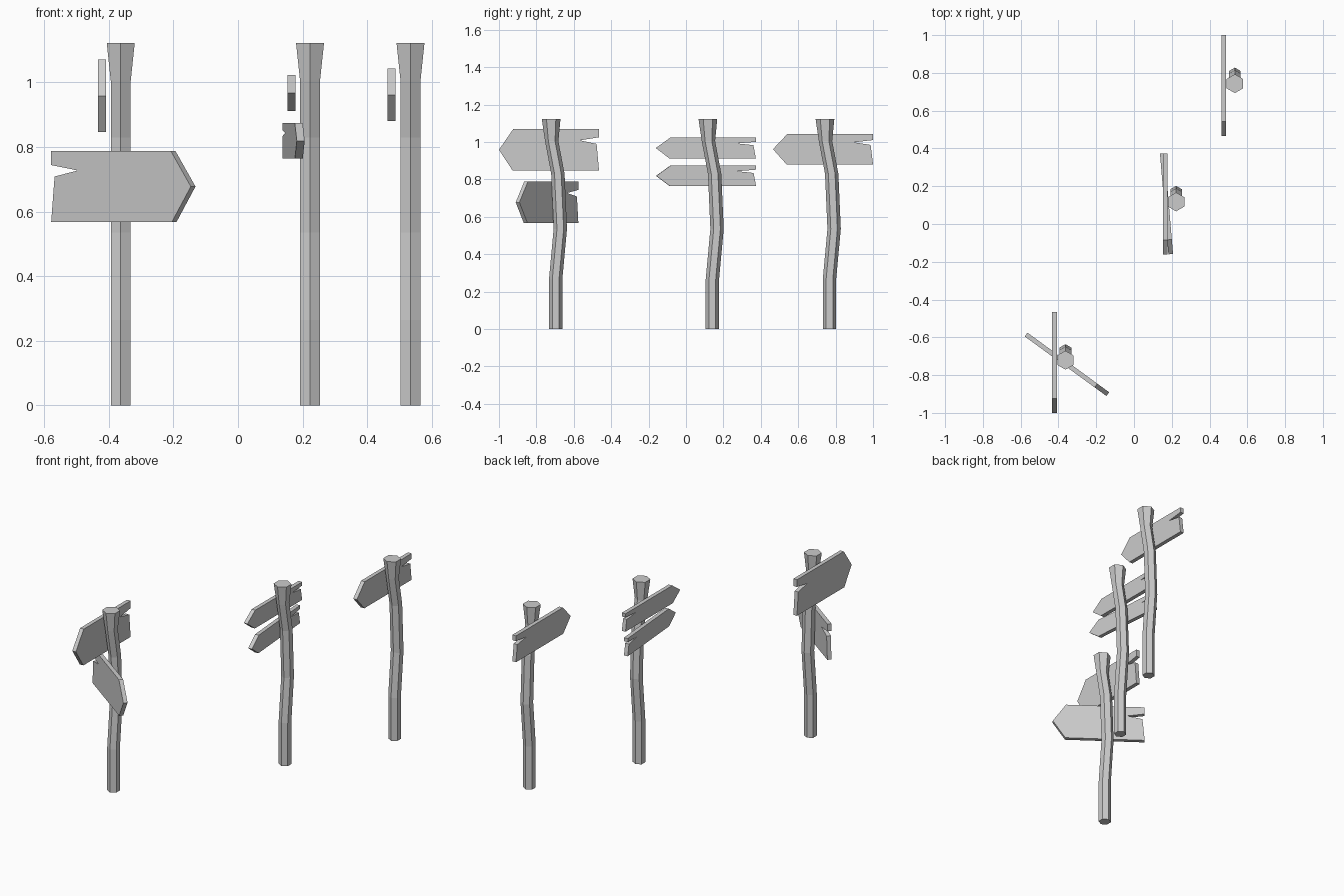
import bpy, bmesh, math

if "Cube" in bpy.data.objects:
    bpy.data.objects.remove(bpy.data.objects["Cube"])

def finish(bm, name):
    bmesh.ops.recalc_face_normals(bm, faces=bm.faces[:])
    me = bpy.data.meshes.new(name)
    bm.to_mesh(me)
    bm.free()
    ob = bpy.data.objects.new(name, me)
    bpy.context.collection.objects.link(ob)
    return ob

# Crooked hexagonal post: (height, y bend, radius) per ring
RINGS = [(0, 0, .0357), (.265, 0, .0357), (.535, .025, .0357),
         (.83, .012, .0357), (1.005, -.021, .0357), (1.122, -.024, .05)]

def make_post(name, x, y):
    bm = bmesh.new()
    loops = []
    for z, bend, r in RINGS:
        loops.append([bm.verts.new((r * math.sin(k * math.pi / 3),
                                    bend + r * math.cos(k * math.pi / 3), z))
                      for k in range(6)])
    for a, b in zip(loops, loops[1:]):
        for k in range(6):
            j = (k + 1) % 6
            bm.faces.new((a[k], a[j], b[j], b[k]))
    bm.faces.new(loops[0])
    bm.faces.new(loops[-1])
    finish(bm, name).location = (x, y, 0)

# Arrow board outline with a split tail: (distance from tip, height fraction)
OUTLINE = [(0, .5), (.077, 1), (.535, 1), (.535, .8), (.433, .725),
           (.522, .64), (.535, 0), (.073, 0)]
LENGTH, THICK = .535, .0245

def make_sign(name, x, y, z0, z1, turn=0):
    bm = bmesh.new()
    h = z1 - z0
    face = bm.faces.new([bm.verts.new((-THICK / 2, u - LENGTH / 2, (v - .5) * h))
                         for u, v in OUTLINE])
    new = bmesh.ops.extrude_face_region(bm, geom=[face])["geom"]
    bmesh.ops.translate(bm, vec=(THICK, 0, 0),
                        verts=[g for g in new if isinstance(g, bmesh.types.BMVert)])
    ob = finish(bm, name)
    ob.location = (x, y, (z0 + z1) / 2)
    ob.rotation_euler.z = math.radians(turn)

# Posts
make_post("front_post", -.363, -.697)
make_post("middle_post", .223, .141)
make_post("back_post", .534, .767)

# Arrow boards
make_sign("front_upper_sign", -.421, -.7325, .847, 1.07)
make_sign("front_lower_sign", -.355, -.743, .567, .788, 53.9)
make_sign("middle_upper_sign", .165, .106, .912, 1.023)
make_sign("middle_lower_sign", .172, .107, .764, .874, 4.8)
make_sign("back_sign", .475, .7325, .88, 1.043)
